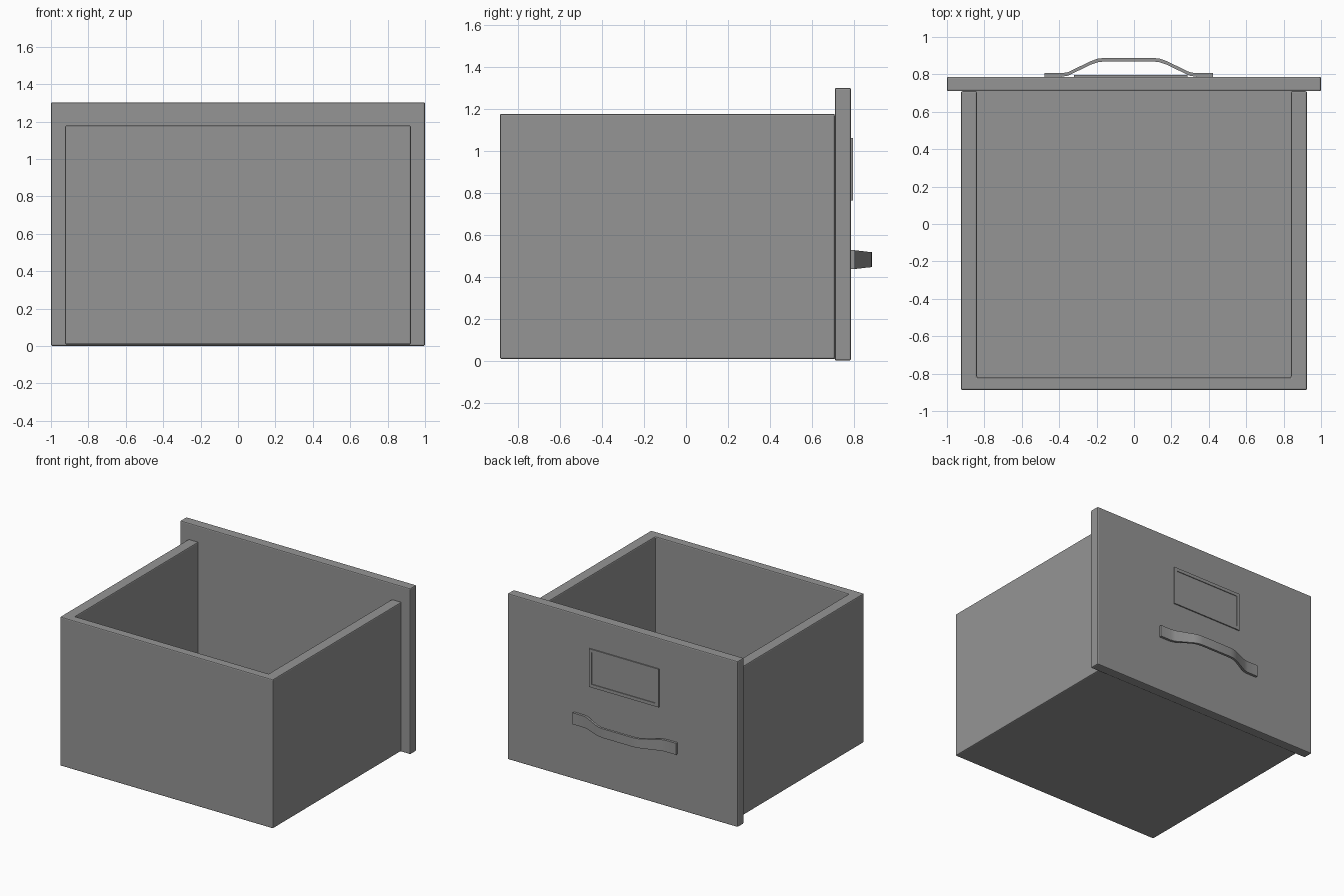
import bpy
import bmesh

cube = bpy.data.objects.get("Cube")
if cube:
    bpy.data.objects.remove(cube, do_unlink=True)

# Single painted metal colour
metal = bpy.data.materials.new("grey_metal")
metal.use_nodes = True
GREY = (0.3, 0.3, 0.3, 1)
metal.diffuse_color = GREY
metal.node_tree.nodes["Principled BSDF"].inputs["Base Color"].default_value = GREY


def finish(name, bm, bevel=0.0):
    bmesh.ops.recalc_face_normals(bm, faces=bm.faces)
    mesh = bpy.data.meshes.new(name)
    bm.to_mesh(mesh)
    bm.free()
    mesh.materials.append(metal)
    obj = bpy.data.objects.new(name, mesh)
    bpy.context.collection.objects.link(obj)
    if bevel:
        mod = obj.modifiers.new("soft_edges", "BEVEL")
        mod.width = bevel
        mod.segments = 2
        mod.limit_method = "ANGLE"
    return obj


def block(lo, hi):
    bm = bmesh.new()
    bmesh.ops.create_cube(bm, size=1)
    for v in bm.verts:
        for i in range(3):
            v.co[i] = hi[i] if v.co[i] > 0 else lo[i]
    return bm


def extrude(bm, points, offset):
    face = bm.faces.new([bm.verts.new(p) for p in points])
    result = bmesh.ops.extrude_face_region(bm, geom=[face])
    top = [g for g in result["geom"] if isinstance(g, bmesh.types.BMVert)]
    bmesh.ops.translate(bm, verts=top, vec=offset)


# Drawer box: U-shaped walls standing on a floor, open towards the panel
bm = bmesh.new()
outer = [(-0.925, 0.71), (-0.925, -0.888), (0.925, -0.888), (0.925, 0.71)]
inner = [(0.84, 0.71), (0.84, -0.82), (-0.84, -0.82), (-0.84, 0.71)]
extrude(bm, [(x, y, 0.008) for x, y in outer + inner], (0, 0, 1.17))
finish("drawer_walls", bm, 0.008)
finish("drawer_floor", block((-0.85, -0.83, 0.008), (0.85, 0.71, 0.08)))

# Wide panel closing the drawer
finish("face_panel", block((-1, 0.71, 0), (1, 0.787, 1.302)), 0.008)

# Label holder: thin plate with a shallow inset window
bm = block((-0.32, 0.78, 0.763), (0.287, 0.796, 1.063))
bm.normal_update()
window = [f for f in bm.faces if f.normal.y > 0.9]
bmesh.ops.inset_region(bm, faces=window, thickness=0.036)
rim = bmesh.ops.extrude_face_region(bm, geom=window)
pushed = [g for g in rim["geom"] if isinstance(g, bmesh.types.BMVert)]
bmesh.ops.translate(bm, verts=pushed, vec=(0, -0.006, 0))
bmesh.ops.delete(bm, geom=window, context="FACES")
finish("label_holder", bm)

# Pull handle: bent strap, mirrored about its own centre, with wider feet
CENTRE = -0.028
half = [(0.45, 0.787, 0.045), (0.36, 0.787, 0.045), (0.325, 0.793, 0.044),
        (0.2, 0.853, 0.037), (0.165, 0.865, 0.036), (0.13, 0.869, 0.036)]
path = [(-x, y, w) for x, y, w in half] + half[::-1]
bm = bmesh.new()
rings = []
for x, y, w in path:
    rings.append([bm.verts.new((CENTRE + x, y + dy, 0.482 + dz))
                  for dy, dz in ((0, -w), (0.019, -w), (0.019, w), (0, w))])
for a, b in zip(rings, rings[1:]):
    for i in range(4):
        j = (i + 1) % 4
        bm.faces.new((a[i], a[j], b[j], b[i]))
bm.faces.new(rings[0])
bm.faces.new(rings[-1])
handle = finish("pull_handle", bm)

bpy.ops.object.select_all(action="DESELECT")
handle.select_set(True)
bpy.context.view_layer.objects.active = handle
bpy.ops.object.shade_smooth_by_angle(angle=0.7)
